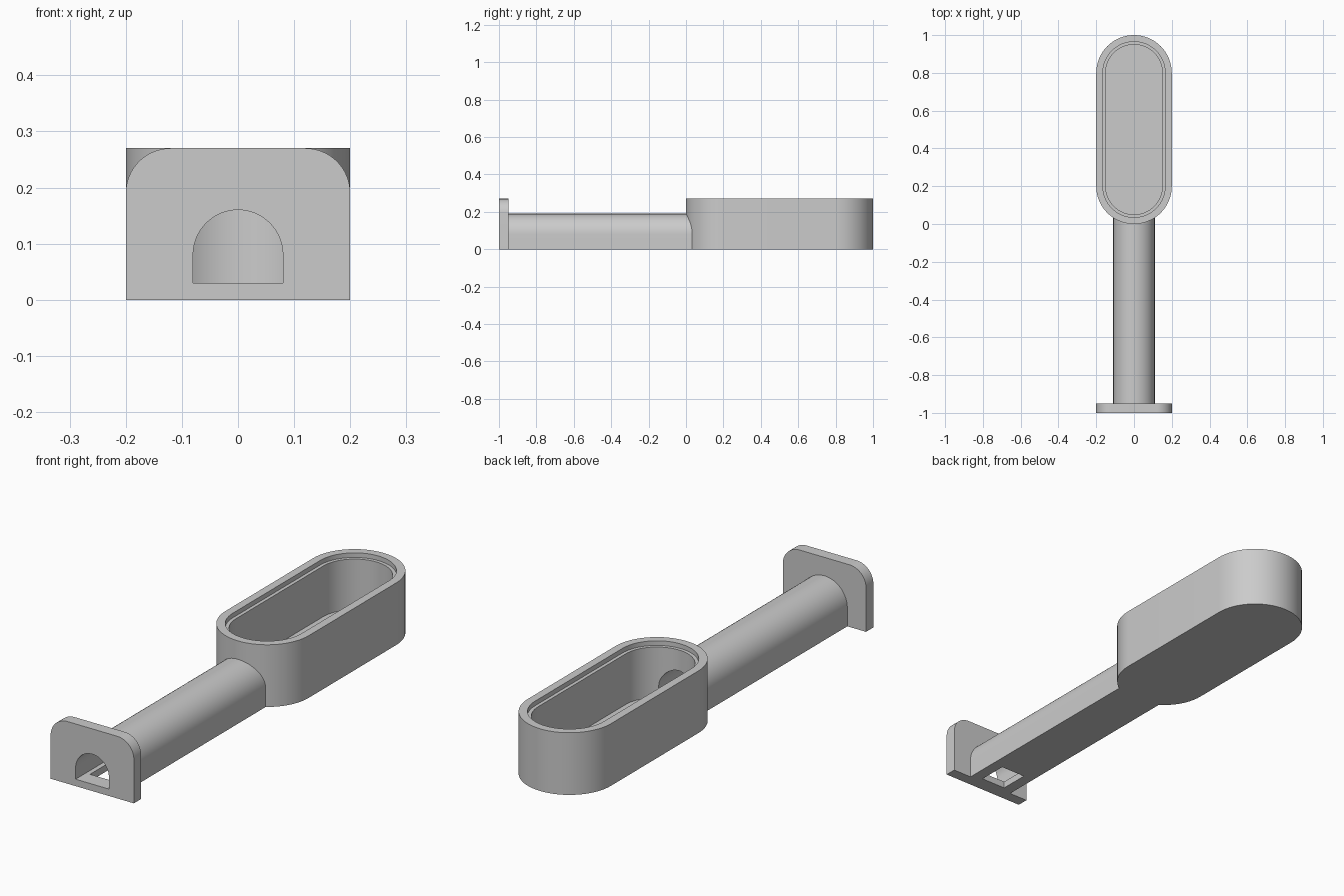
import bpy
import bmesh
from math import cos, sin, pi, radians

cube = bpy.data.objects.get("Cube")
if cube:
    bpy.data.objects.remove(cube, do_unlink=True)

grey = bpy.data.materials.new("plain grey")
grey.use_nodes = True
GREY = (0.6, 0.6, 0.6, 1)
grey.diffuse_color = GREY
grey.node_tree.nodes["Principled BSDF"].inputs["Base Color"].default_value = GREY


def arc(cx, cy, r, start, end, steps=32):
    """Points along a circular arc, angles in degrees."""
    angles = [radians(start + (end - start) * i / steps) for i in range(steps + 1)]
    return [(cx + r * cos(a), cy + r * sin(a)) for a in angles]


def prism(name, profile, axis, low, high):
    """Extrude a closed 2D profile along z, or an x-z profile along y."""
    bm = bmesh.new()
    place = (lambda u, v: (u, v, low)) if axis == "z" else (lambda u, v: (u, low, v))
    face = bm.faces.new([bm.verts.new(place(u, v)) for u, v in profile])
    moved = bmesh.ops.extrude_face_region(bm, geom=[face])["geom"]
    step = (0, 0, high - low) if axis == "z" else (0, high - low, 0)
    bmesh.ops.translate(bm, vec=step, verts=[g for g in moved if isinstance(g, bmesh.types.BMVert)])
    bmesh.ops.recalc_face_normals(bm, faces=bm.faces)
    mesh = bpy.data.meshes.new(name)
    bm.to_mesh(mesh)
    bm.free()
    mesh.materials.append(grey)
    obj = bpy.data.objects.new(name, mesh)
    bpy.context.collection.objects.link(obj)
    return obj


def activate(obj):
    bpy.ops.object.select_all(action="DESELECT")
    obj.select_set(True)
    bpy.context.view_layer.objects.active = obj


def cut(obj, *cutters):
    """Subtract each cutter in turn, then remove it."""
    for cutter in cutters:
        activate(obj)
        mod = obj.modifiers.new("cut", "BOOLEAN")
        mod.operation = "DIFFERENCE"
        mod.solver = "EXACT"
        mod.object = cutter
        bpy.ops.object.modifier_apply(modifier=mod.name)
        bpy.data.objects.remove(cutter, do_unlink=True)


def stadium(r):
    return arc(0, 0.8, r, 0, 180) + arc(0, 0.2, r, 180, 360)


def arch(r, base):
    return arc(0, 0.08, r, 0, 180) + [(-r, base), (r, base)]


def bore():
    return prism("bore_cutter", arch(0.08, 0.03), "y", -1.1, 0.3)


# Round-ended tray with a stepped rim
tray = prism("tray", stadium(0.2), "z", 0, 0.27)
cut(tray,
    prism("cavity_cutter", stadium(0.15), "z", 0.03, 0.35),
    prism("rim_cutter", stadium(0.165), "z", 0.25, 0.35),
    bore())

# Hollow arched neck with a window in its floor
neck = prism("neck", arch(0.11, 0), "y", -0.95, 0.045)
window = [(-0.06, -0.93), (0.06, -0.93), (0.06, -0.8), (-0.06, -0.8)]
cut(neck, bore(), prism("window_cutter", window, "z", -0.05, 0.05))

# End plate with rounded top corners
outline = [(-0.2, 0), (0.2, 0)] + arc(0.12, 0.19, 0.08, 0, 90, 16) + arc(-0.12, 0.19, 0.08, 90, 180, 16)
plate = prism("end_plate", outline, "y", -1, -0.95)
cut(plate, bore())

for part in (tray, neck, plate):
    activate(part)
    bpy.ops.object.shade_smooth_by_angle(angle=radians(30))
